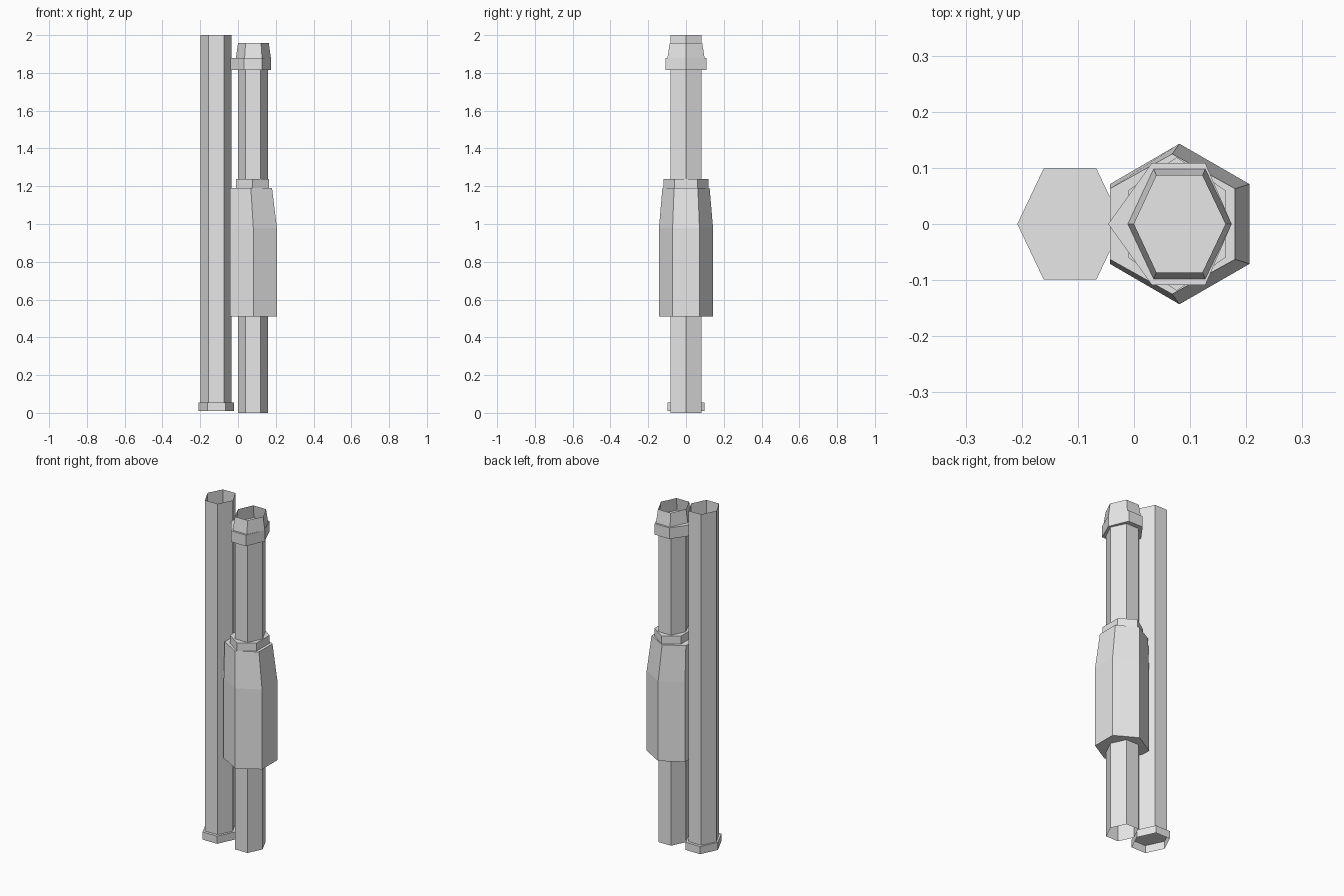
import bpy
import bmesh

cube = bpy.data.objects.get("Cube")
if cube:
    bpy.data.objects.remove(cube, do_unlink=True)

# One plain grey for the whole model
GREY = (0.8, 0.8, 0.8, 1.0)
grey = bpy.data.materials.new("plain_grey")
grey.diffuse_color = GREY
grey.use_nodes = True
grey.node_tree.nodes["Principled BSDF"].inputs["Base Color"].default_value = GREY


def hex_side(x0, x1, x2, x3, y):
    """Hexagon with points towards -x and +x, counter-clockwise."""
    return [(x3, 0), (x2, y), (x1, y), (x0, 0), (x1, -y), (x2, -y)]


def hex_front(xl, xm, xr, y_point, y_side):
    """Hexagon with points towards -y and +y, counter-clockwise."""
    return [(xr, -y_side), (xr, y_side), (xm, y_point),
            (xl, y_side), (xl, -y_side), (xm, -y_point)]


def loft(name, sections, top=False, bottom=False):
    """Join (z, outline) sections into a shell, with optional end caps."""
    bm = bmesh.new()
    rings = [[bm.verts.new((x, y, z)) for x, y in outline]
             for z, outline in sections]
    for low, high in zip(rings, rings[1:]):
        for i in range(6):
            j = (i + 1) % 6
            bm.faces.new((low[i], low[j], high[j], high[i]))
    if top:
        bm.faces.new(rings[-1])
    if bottom:
        bm.faces.new(rings[0][::-1])
    mesh = bpy.data.meshes.new(name)
    bm.to_mesh(mesh)
    bm.free()
    mesh.materials.append(grey)
    obj = bpy.data.objects.new(name, mesh)
    bpy.context.collection.objects.link(obj)
    return obj


# Long side tube, open at the top, with a foot ring open underneath
tube = hex_side(-0.198, -0.156, -0.075, -0.034, 0.083)
loft("side_tube", [(0.055, tube), (2.0, tube)])
foot = hex_side(-0.208, -0.161, -0.067, -0.02, 0.099)
loft("side_tube_foot_ring", [(0.01, foot), (0.055, foot)], top=True)

# Main tube
main = hex_side(0.0, 0.04, 0.12, 0.16, 0.083)
loft("main_tube", [(0.0, main), (1.82, main)])

# Thick grip, tapering towards its top, flat against the side tube
grip_low = hex_front(-0.043, 0.081, 0.206, 0.143, 0.071)
grip_top = hex_front(-0.043, 0.068, 0.18, 0.125, 0.063)
loft("grip", [(0.51, grip_low), (0.98, grip_low), (1.19, grip_top)],
     top=True, bottom=True)

# Collar above the grip
collar = hex_front(-0.01, 0.076, 0.163, 0.119, 0.06)
loft("grip_collar", [(1.19, collar), (1.237, collar)], top=True)

# Band near the top, drawn out towards the side tube
band = hex_side(-0.046, 0.032, 0.127, 0.174, 0.109)
loft("top_band", [(1.815, band), (1.88, band)], top=True, bottom=True)

# Open tapered mouth
mouth_low = hex_side(-0.011, 0.035, 0.127, 0.174, 0.098)
mouth_top = hex_side(0.0, 0.04, 0.122, 0.163, 0.086)
loft("tapered_mouth", [(1.88, mouth_low), (1.957, mouth_top)])
